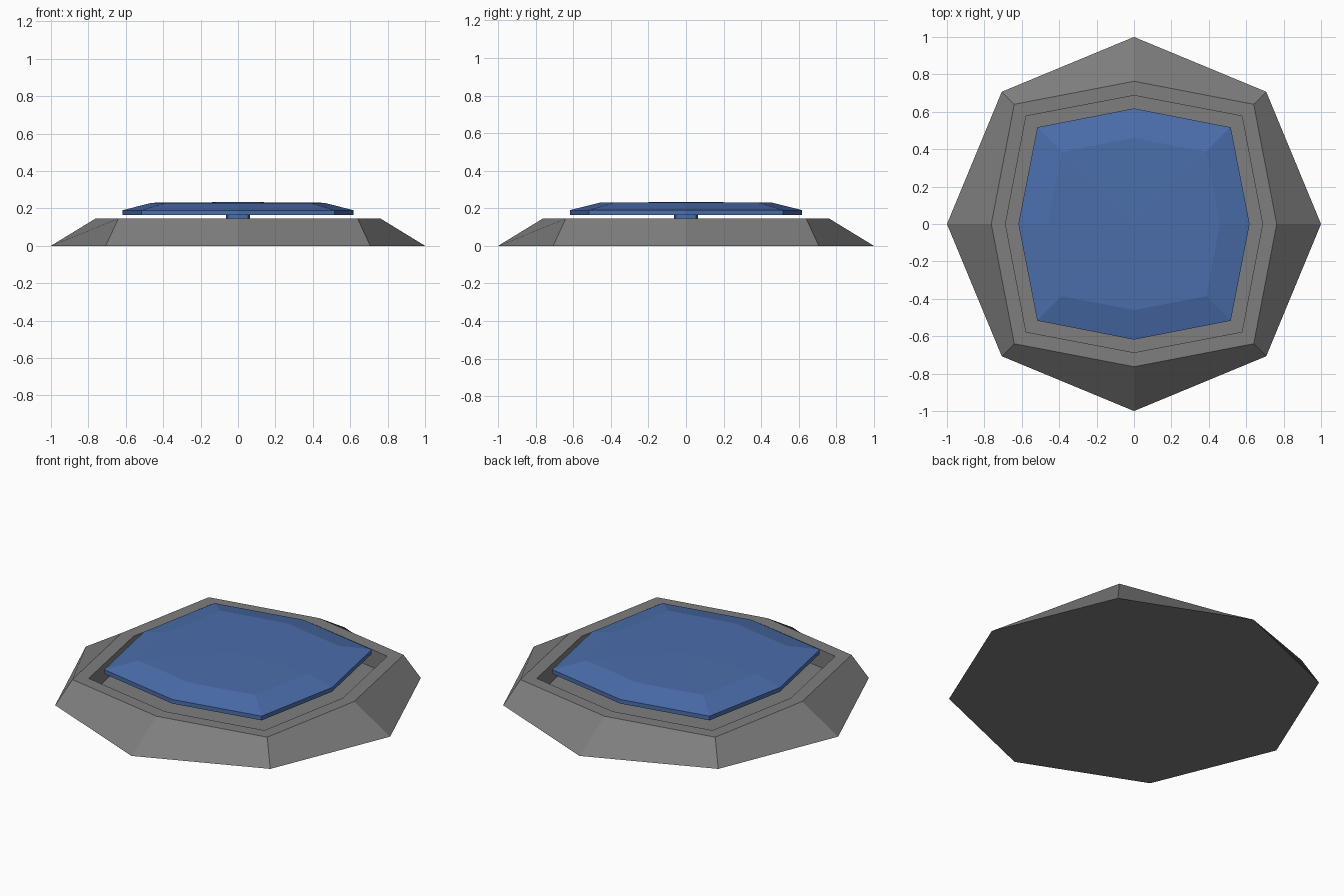
import bpy, bmesh, math

if "Cube" in bpy.data.objects:
    bpy.data.objects.remove(bpy.data.objects["Cube"])

# Each ring: (radius on the axes, x/y coordinate of the diagonal corners, height)
def octagon(bm, axis, diag, z):
    verts = []
    for i in range(8):
        a = i * math.pi / 4
        r = axis if i % 2 == 0 else diag * math.sqrt(2)
        verts.append(bm.verts.new((r * math.cos(a), r * math.sin(a), z)))
    return verts

def lofted(name, rings, top_z, material):
    bm = bmesh.new()
    loops = [octagon(bm, *r) for r in rings]
    bm.faces.new(loops[0][::-1])
    for lo, hi in zip(loops, loops[1:]):
        for i in range(8):
            j = (i + 1) % 8
            bm.faces.new((lo[i], lo[j], hi[j], hi[i]))
    # last ring closes as a fan around a centre point
    c = bm.verts.new((0, 0, top_z))
    for i in range(8):
        bm.faces.new((loops[-1][i], loops[-1][(i + 1) % 8], c))
    mesh = bpy.data.meshes.new(name)
    bm.to_mesh(mesh)
    bm.free()
    mesh.materials.append(material)
    ob = bpy.data.objects.new(name, mesh)
    bpy.context.collection.objects.link(ob)
    return ob

def colour(name, r, g, b):
    m = bpy.data.materials.new(name)
    m.diffuse_color = (r, g, b, 1)
    m.use_nodes = True
    m.node_tree.nodes["Principled BSDF"].inputs["Base Color"].default_value = m.diffuse_color
    return m

blue = colour("blue", 0.07, 0.155, 0.41)
dark_grey = colour("dark_grey", 0.21, 0.21, 0.21)

# Sloped base with a recessed well
lofted("base", [(1, 0.707, 0), (0.763, 0.64, 0.145),
                (0.687, 0.577, 0.145), (0.687, 0.577, 0.04)], 0.04, dark_grey)

# Floating bevelled plate, slightly domed
lofted("pressure_plate", [(0.618, 0.517, 0.165), (0.618, 0.517, 0.19),
                          (0.46, 0.386, 0.23)], 0.234, blue)

# Central post carrying the plate
lofted("post", [(0.065, 0.054, 0), (0.065, 0.054, 0.165)], 0.165, blue)
